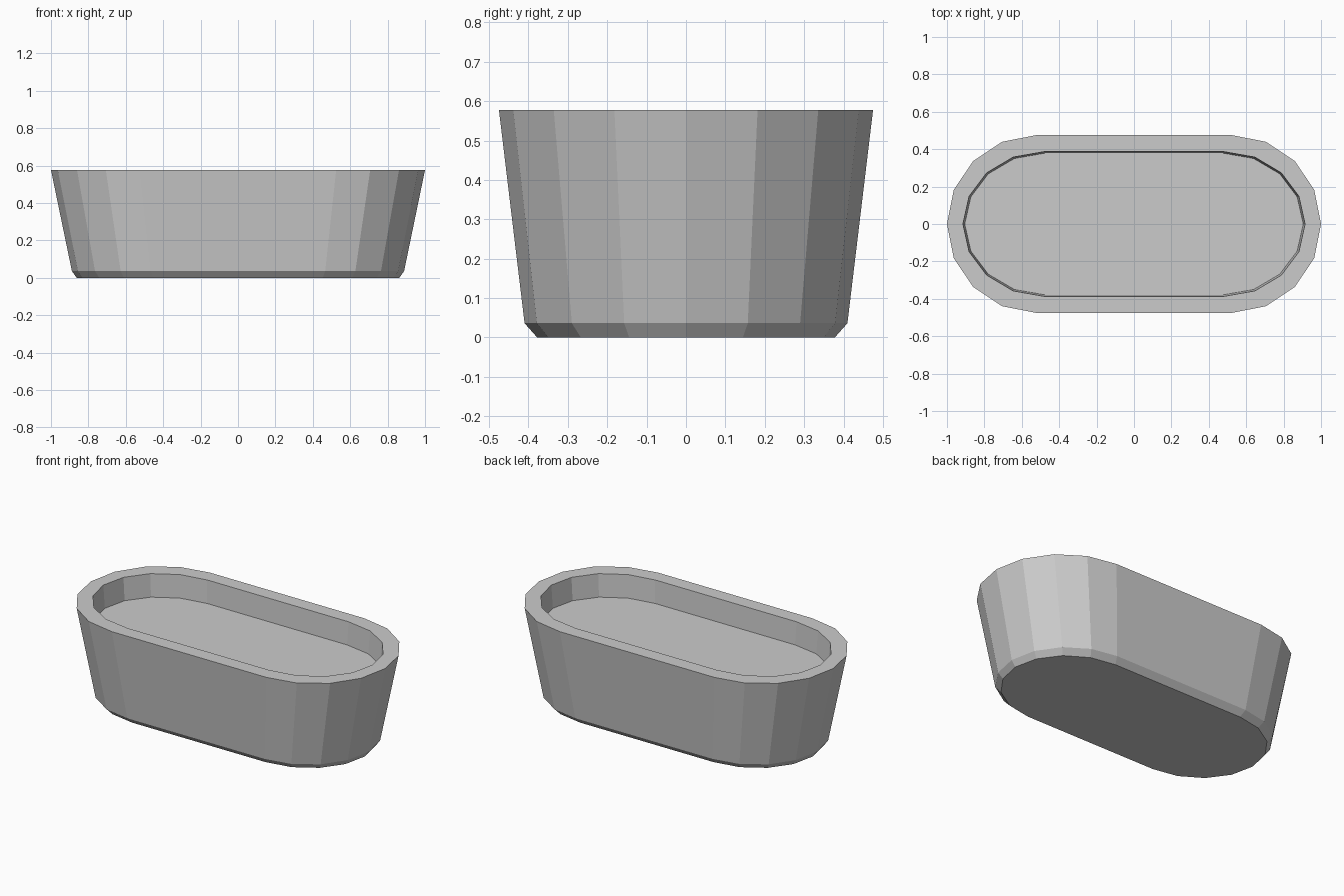
import bpy, bmesh
from math import sin, cos, pi

if "Cube" in bpy.data.objects:
    bpy.data.objects.remove(bpy.data.objects["Cube"])

HALF_STRAIGHT = 0.525   # half length of the straight sides
END_RADIUS = 0.475      # radius of the rounded ends
SEGMENTS = 8            # flat facets per rounded end


def outline():
    """Stadium outline, counter-clockwise seen from above."""
    points = []
    for side in (1, -1):
        for i in range(SEGMENTS + 1):
            a = -pi / 2 + pi * i / SEGMENTS
            points.append((side * (HALF_STRAIGHT + END_RADIUS * cos(a)),
                           side * END_RADIUS * sin(a)))
    return points


def loft(name, profile):
    """Skin scaled copies of the outline and cap both ends.
    Each profile entry is (half length, half width, height)."""
    bm = bmesh.new()
    base = outline()
    n = len(base)
    rings = [[bm.verts.new((x * hx, y * hy / END_RADIUS, z)) for x, y in base]
             for hx, hy, z in profile]
    for low, high in zip(rings, rings[1:]):
        for i in range(n):
            j = (i + 1) % n
            bm.faces.new((low[i], low[j], high[j], high[i]))
    bm.faces.new(rings[0][::-1])
    bm.faces.new(rings[-1])
    bmesh.ops.recalc_face_normals(bm, faces=bm.faces[:])
    mesh = bpy.data.meshes.new(name)
    bm.to_mesh(mesh)
    bm.free()
    obj = bpy.data.objects.new(name, mesh)
    bpy.context.collection.objects.link(obj)
    return obj


# Tub: chamfered base, flared wall, flat rim, shallow recess with a floor
loft("oval_tub", [
    (0.862, 0.378, 0.0),
    (0.888, 0.410, 0.036),
    (1.0, 0.475, 0.577),
    (0.915, 0.387, 0.577),
    (0.905, 0.379, 0.437),
])
